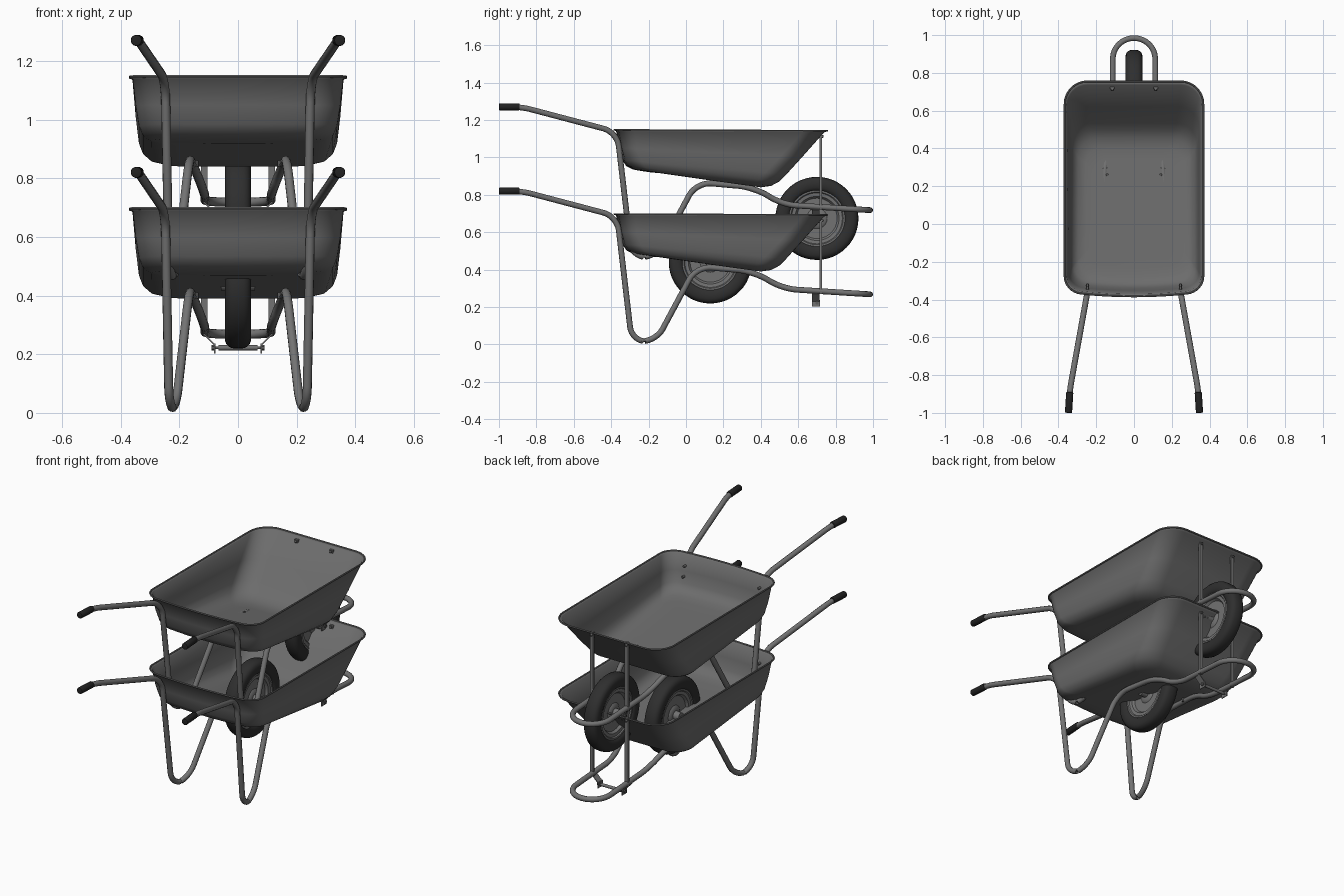
import bpy, bmesh, math
from mathutils import Vector, Matrix

if "Cube" in bpy.data.objects:
    bpy.data.objects.remove(bpy.data.objects["Cube"])


def material(name, v):
    m = bpy.data.materials.new(name)
    m.diffuse_color = (v, v, v, 1)
    m.use_nodes = True
    m.node_tree.nodes["Principled BSDF"].inputs["Base Color"].default_value = m.diffuse_color
    return m


TRAY = material("tray grey", 0.15)
STEEL = material("tube grey", 0.17)
TYRE = material("tyre black", 0.028)
GRIP = material("grip black", 0.016)
BOLT = material("bolt grey", 0.11)


def add(name, mesh, mat, angle=35):
    mesh.materials.clear()
    mesh.materials.append(mat)
    for p in mesh.polygons:
        p.use_smooth = True
        p.material_index = 0
    mesh.set_sharp_from_angle(angle=math.radians(angle))
    ob = bpy.data.objects.new(name, mesh)
    bpy.context.collection.objects.link(ob)
    return ob


def from_bm(name, bm, mat, angle=35):
    bmesh.ops.recalc_face_normals(bm, faces=bm.faces)
    me = bpy.data.meshes.new(name)
    bm.to_mesh(me)
    bm.free()
    return add(name, me, mat, angle)


def tube(name, pts, r, mat, closed=False, res=3):
    cu = bpy.data.curves.new(name, 'CURVE')
    cu.dimensions = '3D'
    cu.bevel_depth, cu.bevel_resolution, cu.use_fill_caps = r, res, True
    s = cu.splines.new('POLY')
    s.points.add(len(pts) - 1)
    for p, q in zip(s.points, pts):
        p.co = (*q, 1)
    s.use_cyclic_u = closed
    tmp = bpy.data.objects.new("tmp", cu)
    bpy.context.collection.objects.link(tmp)
    dg = bpy.context.evaluated_depsgraph_get()
    me = bpy.data.meshes.new_from_object(tmp.evaluated_get(dg))
    bpy.data.objects.remove(tmp)
    return add(name, me, mat, 50)


def rounded(corners):
    """Polyline from (point, trim) corners, each bend rounded by a bezier."""
    out = []
    for i, (p, t) in enumerate(corners):
        c = Vector(p)
        if t == 0:
            out.append(c)
            continue
        a = c + (Vector(corners[i - 1][0]) - c).normalized() * t
        b = c + (Vector(corners[i + 1][0]) - c).normalized() * t
        h1, h2 = a.lerp(c, 0.55), b.lerp(c, 0.55)
        for k in range(9):
            u = k / 8
            out.append(a * (1 - u)**3 + h1 * 3 * u * (1 - u)**2
                       + h2 * 3 * u * u * (1 - u) + b * u**3)
    return out


def rod(name, a, b, r, mat, n=16, bevel=0.0):
    a, b = Vector(a), Vector(b)
    d = b - a
    bm = bmesh.new()
    mtx = Matrix.Translation((a + b) / 2) @ d.to_track_quat('Z', 'Y').to_matrix().to_4x4()
    bmesh.ops.create_cone(bm, cap_ends=True, segments=n, radius1=r, radius2=r,
                          depth=d.length, matrix=mtx)
    if bevel:
        rim = [e for e in bm.edges if any(len(f.verts) > 4 for f in e.link_faces)]
        bmesh.ops.bevel(bm, geom=rim, offset=bevel, segments=2, affect='EDGES', profile=0.5)
    return from_bm(name, bm, mat)


def box(name, c, size, mat, rot_y=0):
    bm = bmesh.new()
    mtx = Matrix.Translation(c) @ Matrix.Rotation(rot_y, 4, 'Y') @ Matrix.Diagonal((*size, 1))
    bmesh.ops.create_cube(bm, size=1, matrix=mtx)
    return from_bm(name, bm, mat)


def lathe(name, prof, centre, mat, closed, n=48):
    """Revolve (radius, x) points about the x axis."""
    bm = bmesh.new()
    rings = []
    for i in range(n):
        a = 2 * math.pi * i / n
        rings.append([bm.verts.new((x, centre[0] + r * math.cos(a), centre[1] + r * math.sin(a)))
                      for r, x in prof])
    m = len(prof)
    for i in range(n):
        p, q = rings[i], rings[(i + 1) % n]
        for j in range(m if closed else m - 1):
            k = (j + 1) % m
            bm.faces.new((p[j], p[k], q[k], q[j]))
    return from_bm(name, bm, mat)


def tray_ring(y0, y1, hw, rb, rf, zb, zf):
    """Rounded rectangle with a bowed rear edge, sloping from zb to zf."""
    pts = []
    for cx, cy, r, start in ((hw - rf, y1 - rf, rf, 0), (-hw + rf, y1 - rf, rf, 90),
                             (-hw + rb, y0 + rb, rb, 180), (hw - rb, y0 + rb, rb, 270)):
        for k in range(9):
            a = math.radians(start + 90 * k / 8)
            pts.append((cx + r * math.cos(a), cy + r * math.sin(a)))
        if start == 180:
            pts += [(-(hw - rb) + 2 * (hw - rb) * k / 8, y0) for k in range(1, 8)]
    out = []
    for x, y in pts:
        t = (y - y0) / (y1 - y0)
        out.append((x, y + 0.025 * (x / hw)**2 * (1 - t)**4, zb + (zf - zb) * t))
    return out


# rear y, front y, half width, rear radius, front radius, rear z, front z
TRAY_RINGS = [
    (-0.383, 0.755, 0.367, 0.085, 0.120, 0.697, 0.692),
    (-0.372, 0.737, 0.358, 0.080, 0.112, 0.690, 0.685),
    (-0.355, 0.622, 0.347, 0.080, 0.112, 0.600, 0.556),
    (-0.338, 0.535, 0.336, 0.085, 0.112, 0.535, 0.460),
    (-0.318, 0.498, 0.322, 0.085, 0.110, 0.505, 0.423),
    (-0.282, 0.455, 0.296, 0.080, 0.100, 0.487, 0.400),
    (-0.230, 0.400, 0.255, 0.070, 0.080, 0.478, 0.392),
    (-0.180, 0.340, 0.205, 0.060, 0.070, 0.471, 0.400),
]

# frame tube, right half from grip to nose
HALF = rounded([((0.346, -0.985, 0.82), 0), ((0.340, -0.880, 0.82), 0.05),
                ((0.248, -0.368, 0.685), 0.075), ((0.235, -0.290, 0.017), 0.075),
                ((0.212, -0.160, 0.017), 0.075), ((0.166, 0.055, 0.418), 0.08),
                ((0.150, 0.370, 0.390), 0.09), ((0.114, 0.510, 0.298), 0.08),
                ((0.112, 0.984, 0.268), 0.11), ((0, 0.984, 0.268), 0)])


def wheel(tag, centre):
    prof = []
    for i in range(20):
        a = 2 * math.pi * i / 20
        c, s = math.cos(a), math.sin(a)
        prof.append((0.182 + 0.040 * math.copysign(abs(c)**0.8, c),
                     0.045 * math.copysign(abs(s)**0.7, s)))
    lathe(tag + "tyre", prof, centre, TYRE, True)
    half = [(0.150, 0.034), (0.141, 0.034), (0.136, 0.028), (0.118, 0.026), (0.108, 0.012),
            (0.055, 0.012), (0.045, 0.020), (0.026, 0.022), (0.024, 0.058), (0.006, 0.058)]
    lathe(tag + "wheel_rim", half[::-1] + [(r, -x) for r, x in half], centre, STEEL, True)


def barrow(tag, dz, wheel_centre):
    up = Vector((0, 0, dz))

    def at(x, y, z):
        return Vector((x, y, z + dz))

    # tray shell
    bm = bmesh.new()
    rings = [[bm.verts.new(Vector(p) + up) for p in tray_ring(*r)] for r in TRAY_RINGS]
    n = len(rings[0])
    for a, b in zip(rings, rings[1:]):
        for i in range(n):
            j = (i + 1) % n
            bm.faces.new((a[i], a[j], b[j], b[i]))
    bm.faces.new(rings[-1])
    tray = from_bm(tag + "tray", bm, TRAY, 60)
    sol = tray.modifiers.new("thickness", 'SOLIDIFY')
    sol.thickness, sol.offset = 0.004, 0
    # rolled rim
    tube(tag + "tray_rim", [Vector(p) + up for p in tray_ring(*TRAY_RINGS[0])],
         0.005, TRAY, True, 1)
    # one continuous bent tube: handles, legs and nose loop
    path = HALF + [Vector((-p.x, p.y, p.z)) for p in HALF[-2::-1]]
    tube(tag + "frame", [p + up for p in path], 0.0155, STEEL)

    for s, side in ((1, "right_"), (-1, "left_")):
        t = tag + side
        rod(t + "grip", at(s * 0.347, -1.0, 0.82), at(s * 0.340, -0.89, 0.82), 0.019, GRIP, 20, 0.005)
        # front strut and axle bracket
        box(t + "front_strut", at(s * 0.115, 0.720, 0.475), (0.022, 0.012, 0.41), STEEL)
        box(t + "bracket_arm", at(s * 0.098, 0.695, 0.250), (0.055, 0.040, 0.005), STEEL,
            -s * math.radians(45))
        box(t + "bracket_plate", at(s * 0.080, 0.695, 0.220), (0.005, 0.045, 0.034), STEEL)
        rod(t + "axle_nut", at(s * 0.076, 0.70, 0.222), at(s * 0.090, 0.70, 0.222), 0.010, BOLT, 6)
        # bolts through the tray
        for i, (z, y) in enumerate(((0.630, -0.352), (0.572, -0.340))):
            rod(t + f"rear_bolt_{i}", at(s * 0.246, y - 0.022, z), at(s * 0.246, y + 0.024, z),
                0.007, BOLT, 12, 0.002)
        rod(t + "floor_bolt", at(s * 0.142, 0.26, 0.39), at(s * 0.142, 0.26, 0.418),
            0.007, BOLT, 12, 0.002)
        rod(t + "front_bolt", at(s * 0.115, 0.705, 0.672), at(s * 0.115, 0.735, 0.660),
            0.007, BOLT, 12, 0.002)
    # axle
    rod(tag + "axle", at(-0.085, 0.70, 0.222), at(0.085, 0.70, 0.222), 0.005, BOLT)
    rod(tag + "axle_sleeve", at(-0.066, 0.70, 0.222), at(0.066, 0.70, 0.222), 0.009, STEEL)
    wheel(tag, wheel_centre)


# the lower barrow's wheel is stowed inside its tray
barrow("lower_", 0.0, (0.13, 0.441))
barrow("upper_", 0.45, (0.70, 0.674))
